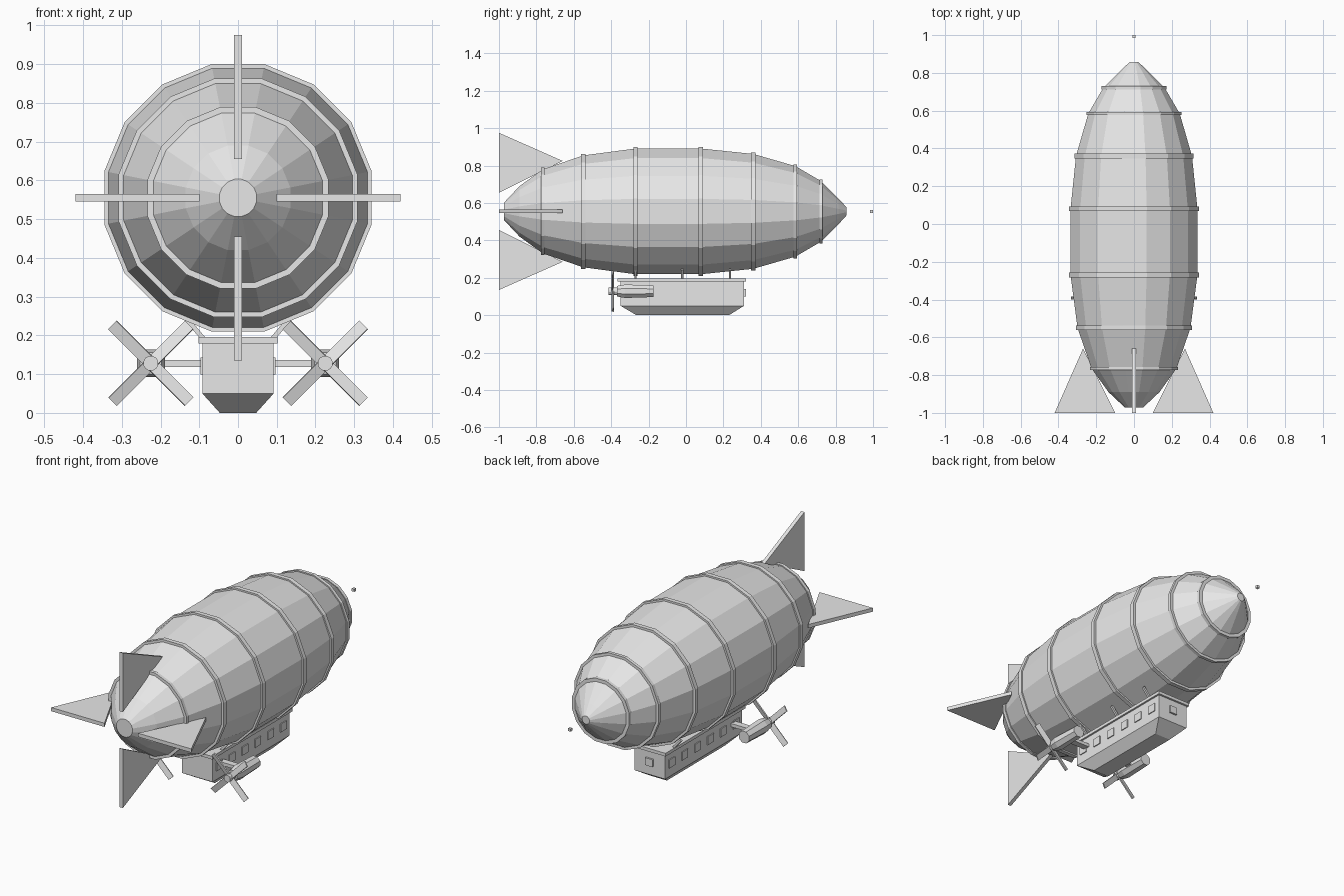
import bpy, bmesh, math
from mathutils import Vector, Matrix

if "Cube" in bpy.data.objects:
    bpy.data.objects.remove(bpy.data.objects["Cube"])

AXIS_Z = 0.555          # height of the envelope's axis
mat = bpy.data.materials.new("light grey")
mat.diffuse_color = (0.8, 0.8, 0.8, 1)
mat.use_nodes = True
mat.node_tree.nodes["Principled BSDF"].inputs["Base Color"].default_value = mat.diffuse_color


def finish(name, bm):
    bmesh.ops.recalc_face_normals(bm, faces=bm.faces)
    me = bpy.data.meshes.new(name)
    bm.to_mesh(me)
    bm.free()
    me.materials.append(mat)
    ob = bpy.data.objects.new(name, me)
    bpy.context.collection.objects.link(ob)
    return ob


def lathe(name, profile, n, x=0, z=AXIS_Z, closed=False):
    """Spin (y, flat radius) points round a lengthwise axis, flats at the top."""
    bm = bmesh.new()
    rings = []
    for y, r in profile:
        r /= math.cos(math.pi / n)
        rings.append([bm.verts.new((x + r * math.sin((i + .5) * math.tau / n), y,
                                    z + r * math.cos((i + .5) * math.tau / n)))
                      for i in range(n)])
    pairs = list(zip(rings, rings[1:]))
    if closed:
        pairs.append((rings[-1], rings[0]))
    else:
        bm.faces.new(rings[0])
        bm.faces.new(rings[-1])
    for a, b in pairs:
        for i in range(n):
            j = (i + 1) % n
            bm.faces.new((a[i], a[j], b[j], b[i]))
    return finish(name, bm)


def box(name, centre, size, rot=None):
    bm = bmesh.new()
    bmesh.ops.create_cube(bm, size=1)
    m = Matrix.Translation(centre) @ (rot or Matrix()) @ Matrix.Diagonal((*size, 1))
    bmesh.ops.transform(bm, matrix=m, verts=bm.verts)
    return finish(name, bm)


def strut(name, a, b, t):
    a, b = Vector(a), Vector(b)
    d = b - a
    rot = d.to_track_quat('Z', 'Y').to_matrix().to_4x4()
    return box(name, (a + b) / 2, (t, t, d.length), rot)


# Envelope
stations = [(-.765, .225), (-.55, .299), (-.27, .336), (.08, .336),
            (.36, .307), (.585, .242), (.722, .162)]
lathe("envelope", [(-.972, .048), (-.89, .135)] + stations
      + [(.815, .069), (.858, .022)], 16)

# Hoops around the envelope
for y, r in stations:
    w = .012 if abs(r - .2) > .07 else .009
    lathe("hoop", [(y - w, r - .02), (y - w, r + .009),
                   (y + w, r + .009), (y + w, r - .02)], 16, closed=True)

# Four triangular tail fins
for k in range(4):
    bm = bmesh.new()
    sides = [[bm.verts.new((s, y, r)) for y, r in ((-1, .42), (-1, .1), (-.66, .27))]
             for s in (-.01, .01)]
    bm.faces.new(sides[0])
    bm.faces.new(sides[1])
    for i in range(3):
        j = (i + 1) % 3
        bm.faces.new((sides[0][i], sides[0][j], sides[1][j], sides[1][i]))
    bmesh.ops.transform(bm, verts=bm.verts, matrix=Matrix.Translation((0, 0, AXIS_Z))
                        @ Matrix.Rotation(k * math.pi / 2, 4, 'Y'))
    finish("tail_fin", bm)

# Small marker ahead of the nose
box("nose_marker", (0, .992, AXIS_Z), (.015, .015, .015))

# Gondola with a tapered keel
bm = bmesh.new()
levels = [[bm.verts.new((x, y, z)) for x, y in ((-hx, y0), (hx, y0), (hx, y1), (-hx, y1))]
          for z, hx, y0, y1 in ((0, .047, -.265, .23), (.05, .092, -.35, .31),
                                (.185, .092, -.35, .31))]
bm.faces.new(levels[0])
bm.faces.new(levels[-1])
for a, b in zip(levels, levels[1:]):
    for i in range(4):
        j = (i + 1) % 4
        bm.faces.new((a[i], a[j], b[j], b[i]))
finish("gondola", bm)
box("gondola_roof", (0, -.022, .188), (.204, .686, .017))

# Windows
box("front_window", (0, .313, .12), (.045, .014, .04))
for s in (-1, 1):
    for i in range(6):
        box("side_window", (s * .0925, -.295 + i * .11, .121), (.009, .05, .045))

for s in (-1, 1):
    # Suspension struts
    for y in (-.27, -.02, .235):
        strut("suspension_strut", (s * .088, y, .19), (s * .135, y, .245), .012)
    # Engine pods on outriggers
    ex, ez = s * .225, .128
    box("engine_outrigger", (s * .148, -.27, ez), (.13, .035, .018))
    lathe("engine_pod", [(-.37, .028), (-.325, .036), (-.175, .031)], 8, ex, ez)
    lathe("propeller_hub", [(-.415, .019), (-.36, .019)], 12, ex, ez)
    # Pitched propeller blades
    for k in range(4):
        turn = Matrix.Rotation(math.pi / 4 + k * math.pi / 2, 4, 'Y')
        rot = turn @ Matrix.Rotation(math.radians(-18), 4, 'Z')
        c = Vector((ex, -.392, ez)) + turn @ Vector((0, 0, .072))
        box("propeller_blade", c, (.031, .006, .136), rot)
